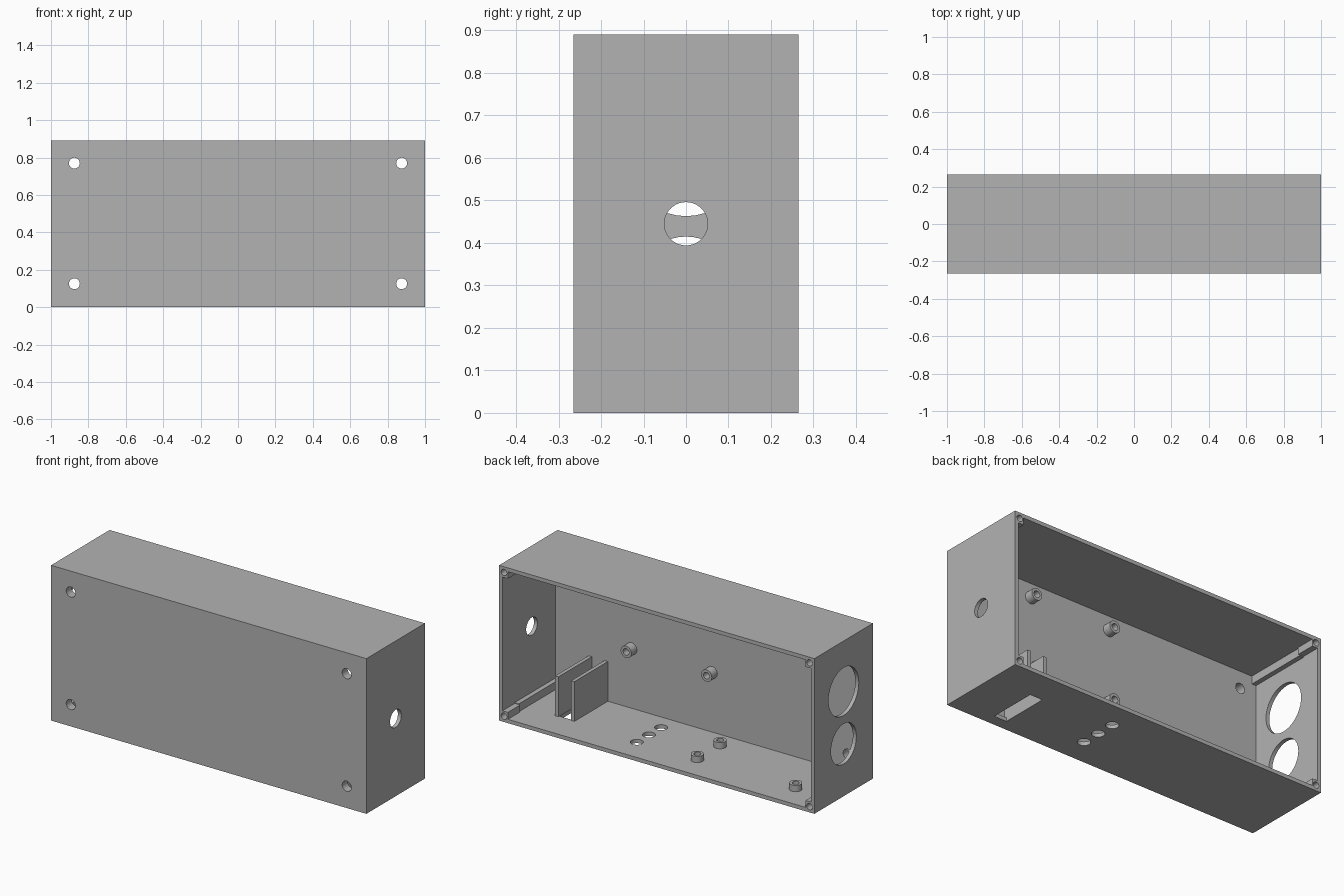
import bpy, bmesh, math
from mathutils import Matrix, Vector

if "Cube" in bpy.data.objects:
    bpy.data.objects.remove(bpy.data.objects["Cube"], do_unlink=True)

W, D, H = 1.0, 0.265, 0.89      # half width, half depth, height
T, FRONT = 0.022, 0.05          # wall and front panel thickness
INNER_Y = -D + FRONT
TURN = {
    "x": Matrix.Rotation(math.pi / 2, 4, "Y"),
    "y": Matrix.Rotation(-math.pi / 2, 4, "X"),
    "z": Matrix.Identity(4),
}

grey = bpy.data.materials.new("plain_grey")
grey.use_nodes = True
grey.diffuse_color = (0.45, 0.45, 0.45, 1)
grey.node_tree.nodes["Principled BSDF"].inputs["Base Color"].default_value = (0.45, 0.45, 0.45, 1)


def add_box(bm, low, high):
    low, high = Vector(low), Vector(high)
    matrix = Matrix.Translation((low + high) / 2) @ Matrix.Diagonal((*(high - low), 1))
    bmesh.ops.create_cube(bm, size=1, matrix=matrix)


def add_cylinder(bm, centre, radius, length, axis):
    bmesh.ops.create_cone(bm, cap_ends=True, segments=40, radius1=radius, radius2=radius,
                          depth=length, matrix=Matrix.Translation(centre) @ TURN[axis])


def finish(bm, name):
    mesh = bpy.data.meshes.new(name)
    bm.to_mesh(mesh)
    bm.free()
    mesh.materials.append(grey)
    obj = bpy.data.objects.new(name, mesh)
    bpy.context.collection.objects.link(obj)
    return obj


def select_only(obj):
    bpy.ops.object.select_all(action="DESELECT")
    obj.select_set(True)
    bpy.context.view_layer.objects.active = obj


def box(name, low, high):
    bm = bmesh.new()
    add_box(bm, low, high)
    return finish(bm, name)


def cut(obj, bm):
    cutter = finish(bm, "cutter")
    cutter.hide_render = True
    select_only(obj)
    mod = obj.modifiers.new("cut", "BOOLEAN")
    mod.operation, mod.solver, mod.object = "DIFFERENCE", "EXACT", cutter
    bpy.ops.object.modifier_apply(modifier=mod.name)
    bpy.data.objects.remove(cutter, do_unlink=True)


def boss(name, base, radius, height, axis):
    # Hollow standoff: cap is inset and pushed down to make a blind hole
    bm = bmesh.new()
    add_cylinder(bm, (0, 0, height / 2), radius, height, "z")
    cap = max(bm.faces, key=lambda f: f.calc_center_median().z)
    bmesh.ops.inset_region(bm, faces=[cap], thickness=radius * 0.45)
    hole = bmesh.ops.extrude_discrete_faces(bm, faces=[cap])["faces"][0]
    bmesh.ops.translate(bm, verts=hole.verts, vec=(0, 0, -height * 0.8))
    bm.transform(Matrix.Translation(base) @ TURN[axis])
    obj = finish(bm, name)
    select_only(obj)
    bpy.ops.object.shade_smooth_by_angle(angle=math.radians(35))


# Enclosure shell, open at the back
shell = box("enclosure_shell", (-W, -D, 0), (W, D, H))
bm = bmesh.new()
add_box(bm, (-W + T, INNER_Y, T), (W - T, D + 0.1, H - T))
cut(shell, bm)

# Mounting holes, cable ports, floor holes and floor slot
bm = bmesh.new()
for x in (-0.875, 0.875):
    for z in (0.125, 0.77):
        add_cylinder(bm, (x, -D, z), 0.029, 0.2, "y")
add_cylinder(bm, (W, 0, 0.445), 0.051, 0.1, "x")
add_cylinder(bm, (-W, 0, 0.6), 0.137, 0.1, "x")
add_cylinder(bm, (-W, 0, 0.3), 0.115, 0.1, "x")
for y in (-0.11, 0, 0.11):
    add_cylinder(bm, (0.235, y, 0), 0.034, 0.1, "z")
add_box(bm, (0.667, -0.2, -0.1), (0.746, 0.08, 0.1))
cut(shell, bm)


def screw_hole(sx, z):
    bm = bmesh.new()
    add_cylinder(bm, (sx * (W - 0.031), D, z), 0.018, 0.16, "y")
    return bm


# Screw posts in the back corners and end ledges
POST, LEDGE = 0.056, 0.045
for sx, side in ((1, "left"), (-1, "right")):
    for top, level in ((False, "lower"), (True, "upper")):
        def flip(z):
            return H - z if top else z

        def corner_block(name, x_in, z_in, y0, y1):
            xs = sorted((sx * (W - T), sx * (W - x_in)))
            zs = sorted((flip(T), flip(z_in)))
            return box(name, (xs[0], y0, zs[0]), (xs[1], y1, zs[1]))

        post = corner_block(f"{level}_{side}_screw_post", POST, POST + 0.006, D - 0.11, D)
        for part in (shell, post):
            cut(part, screw_hole(sx, flip(0.033)))
        corner_block(f"{level}_{side}_ledge", T + 0.027, T + LEDGE, INNER_Y, D - 0.11)

# Standoffs on the front panel and on the floor
for x in (0.496, -0.014):
    for z in (0.364, 0.784):
        boss("panel_standoff", (x, INNER_Y, z), 0.034, 0.05, "y")
for x in (-0.148, -0.772):
    for y in (-0.098, 0.109):
        boss("floor_standoff", (x, y, T), 0.034, 0.036, "z")

# Upright guide plates on both sides of the slot
for x in (0.646, 0.748):
    box("guide_plate", (x, INNER_Y, T), (x + 0.021, 0.088, 0.25))

select_only(shell)
bpy.ops.object.shade_smooth_by_angle(angle=math.radians(30))
